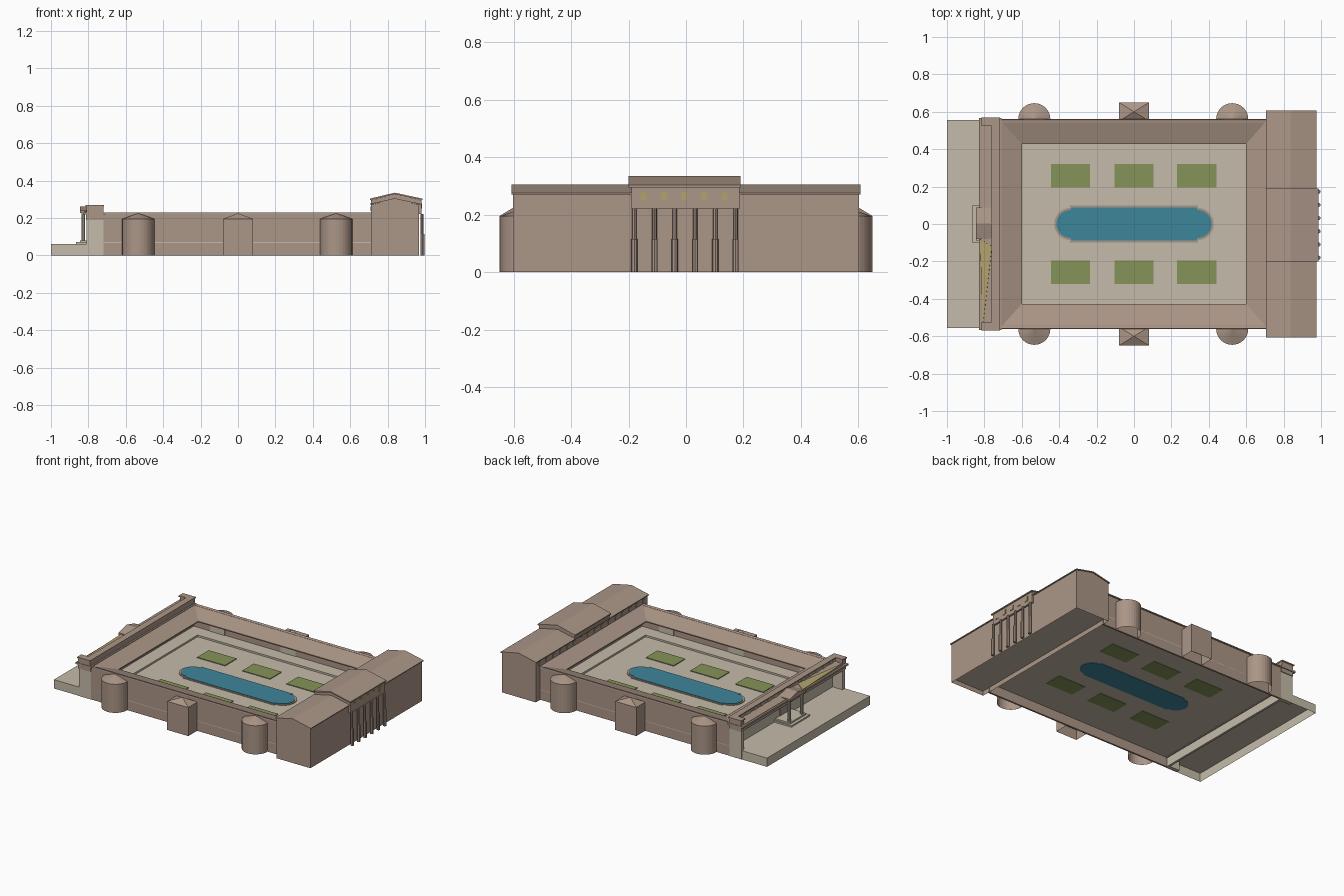
import bpy, math

if "Cube" in bpy.data.objects:
    bpy.data.objects.remove(bpy.data.objects["Cube"], do_unlink=True)


def material(name, r, g, b):
    m = bpy.data.materials.new(name)
    m.use_nodes = True
    m.diffuse_color = (r, g, b, 1)
    m.node_tree.nodes["Principled BSDF"].inputs["Base Color"].default_value = (r, g, b, 1)
    return m


STONE = material("brown stone", 0.41, 0.305, 0.242)
PAVING = material("cream paving", 0.56, 0.50, 0.40)
WATER = material("pool blue", 0.048, 0.24, 0.33)
GRASS = material("lawn green", 0.235, 0.296, 0.095)
OCHRE = material("ochre", 0.44, 0.36, 0.15)

FLOOR = 0.07      # courtyard level
WALL = 0.23       # outer wall height
WX0, WX1, WY = -0.72, 0.715, 0.555


def mesh(name, verts, faces, mat, thick=0):
    me = bpy.data.meshes.new(name)
    me.from_pydata(verts, [], faces)
    me.materials.append(mat)
    ob = bpy.data.objects.new(name, me)
    bpy.context.collection.objects.link(ob)
    if thick:
        mod = ob.modifiers.new("thickness", 'SOLIDIFY')
        mod.thickness = thick
    return ob


def prism(name, outline, z0, z1, mat, bottom=True):
    """Upright prism over a counter-clockwise xy outline."""
    n = len(outline)
    verts = [(x, y, z) for z in (z0, z1) for x, y in outline]
    faces = [(i, (i + 1) % n, n + (i + 1) % n, n + i) for i in range(n)]
    faces.append(tuple(range(n, 2 * n)))
    if bottom:
        faces.append(tuple(reversed(range(n))))
    return mesh(name, verts, faces, mat)


def box(name, x0, x1, y0, y1, z0, z1, mat, bottom=True):
    return prism(name, [(x0, y0), (x1, y0), (x1, y1), (x0, y1)], z0, z1, mat, bottom)


def extrude_y(name, profile, y0, y1, mat, skip=()):
    """Extrude a clockwise-from-front xz profile along y."""
    n = len(profile)
    verts = [(x, y, z) for y in (y0, y1) for x, z in profile]
    faces = [(i, n + i, n + (i + 1) % n, (i + 1) % n) for i in range(n) if i not in skip]
    faces += [tuple(reversed(range(n))), tuple(range(n, 2 * n))]
    return mesh(name, verts, faces, mat)


def bay(name, outline, centre, mat):
    """Hollow wall bay with a pointed roof and an inner floor."""
    n = len(outline)
    verts = [(x, y, z) for z in (0, 0.195, FLOOR) for x, y in outline]
    verts.append((centre[0], centre[1], 0.225))
    ring = [(i, (i + 1) % n) for i in range(n)]
    faces = [(a, b, n + b, n + a) for a, b in ring]
    faces += [(n + a, n + b, 3 * n) for a, b in ring]
    faces.append(tuple(range(2 * n, 3 * n)))
    ob = mesh(name, verts, faces, mat)
    ob.data.materials.append(PAVING)
    ob.data.polygons[-1].material_index = 1
    return ob


def column(name, x, y, z0, z1, r, mat):
    pts = [(x + r * math.cos(k * math.pi / 4), y + r * math.sin(k * math.pi / 4)) for k in range(8)]
    return prism(name, pts, z0, z1, mat)


# Courtyard paving and raised gallery walk
box("courtyard_floor", WX0, WX1, -WY, WY, FLOOR - 0.005, FLOOR, PAVING)
for s, side in ((-1, "right"), (1, "left")):
    ys = sorted((s * 0.45, s * (WY - 0.01)))
    box(f"gallery_walk_{side}", WX0, WX1, *ys, FLOOR, FLOOR + 0.012, PAVING)
box("gallery_walk_gate", WX0, -0.62, -0.45, 0.45, FLOOR, FLOOR + 0.012, PAVING)
box("gallery_walk_hall", 0.62, WX1, -0.45, 0.45, FLOOR, FLOOR + 0.012, PAVING)


# Pool with rounded ends and a stone rim
def pool_outline(grow):
    hx, hy, r = 0.335 + grow, 0.088 + grow, 0.075 + grow
    arc = [math.radians(a) for a in range(-90, 91, 12)]
    right = [(hx, -hy)] + [(0.335 + r * math.cos(a) + 0.005, r * math.sin(a)) for a in arc] + [(hx, hy)]
    return right + [(-x, -y) for x, y in right]


prism("pool_rim", pool_outline(0.011), FLOOR, FLOOR + 0.004, STONE)
prism("pool_water", pool_outline(0), FLOOR - 0.008, FLOOR + 0.007, WATER)

# Lawns
for x in (-0.34, 0, 0.335):
    for y in (-0.258, 0.258):
        box("lawn", x - 0.105, x + 0.105, y - 0.062, y + 0.062, FLOOR - 0.008, FLOOR + 0.005, GRASS)

# Long outer walls, each with two round bays and a square one
for s, side in ((-1, "right"), (1, "left")):
    ys = sorted((s * WY, s * (WY - 0.012)))
    box(f"outer_wall_{side}", WX0, WX1, *ys, 0, WALL - 0.004, STONE)
    for x in (-0.533, 0.525):
        arc = [math.pi * k / 16 for k in range(17)]
        pts = [(x + 0.086 * math.cos(a), s * (0.56 + 0.086 * math.sin(a))) for a in arc]
        pts = [(x + 0.086, s * 0.545)] + pts + [(x - 0.086, s * 0.545)]
        bay(f"round_bay_{side}", pts[::s], (x, s * 0.56), STONE)
    pts = [(0.08, s * 0.55), (0.08, s * 0.65), (-0.08, s * 0.65), (-0.08, s * 0.55)]
    bay(f"square_bay_{side}", pts[::s], (0, s * 0.6), STONE)
    # Pale doorways leading into the bays
    for x in (-0.533, 0, 0.525):
        ys = sorted((s * (WY - 0.012), s * (WY - 0.016)))
        box(f"bay_doorway_{side}", x - 0.055, x + 0.055, *ys, FLOOR, 0.165, PAVING)

# Gallery roof sloping in to the courtyard, mitred at the corners
outer = [(WX0, -0.56), (WX1, -0.56), (WX1, 0.56), (WX0, 0.56)]
inner = [(-0.6, -0.428), (0.6, -0.428), (0.6, 0.428), (-0.6, 0.428)]
mesh("gallery_roof", [(x, y, WALL) for x, y in outer] + [(x, y, 0.19) for x, y in inner],
     [(i, (i + 1) % 4, 4 + (i + 1) % 4, 4 + i) for i in range(4)], STONE, 0.008)

# Great hall: open-bottomed body, floor and overhanging gable roof
extrude_y("hall_body", [(0.712, 0), (0.712, 0.27), (0.838, 0.3), (0.968, 0.27), (0.968, 0)],
          -0.602, 0.602, STONE, skip=(4,))
box("hall_floor", 0.715, 0.965, -0.6, 0.6, 0.03, 0.035, PAVING)
extrude_y("hall_roof", [(0.705, 0.27), (0.705, 0.276), (0.838, 0.305), (0.975, 0.276),
                        (0.975, 0.27), (0.838, 0.298)], -0.608, 0.608, STONE)

# Raised central pavilion with portico
extrude_y("pavilion_body", [(0.711, 0.22), (0.711, 0.295), (0.84, 0.328), (0.98, 0.295), (0.98, 0.22)],
          -0.19, 0.186, STONE)
extrude_y("pavilion_roof", [(0.705, 0.295), (0.705, 0.303), (0.838, 0.335), (0.987, 0.303),
                            (0.987, 0.295), (0.838, 0.327)], -0.2, 0.19, STONE)
for k in range(6):
    y = -0.18 + 0.0705 * k
    column("portico_column_lower", 0.987, y, 0, 0.115, 0.011, STONE)
    column("portico_column_upper", 0.984, y, 0.115, 0.222, 0.008, STONE)
for k in range(5):
    y = -0.148 + 0.0705 * k
    box("portico_window_frame", 0.98, 0.982, y - 0.014, y + 0.014, 0.247, 0.28, STONE)
    box("portico_window", 0.98, 0.9835, y - 0.011, y + 0.011, 0.25, 0.277, OCHRE)

# Clerestory windows on the courtyard face of the hall
for k in range(16):
    y = -0.56 + k * 1.12 / 15
    box("clerestory_window", 0.708, 0.712, y - 0.012, y + 0.012, 0.238, 0.262, STONE)

# Entrance terrace, open underneath
box("terrace", -1, WX0, -WY, WY, 0, 0.06, PAVING, bottom=False)

# Gate range: back wall, end piers, entablature
box("gate_back_wall", -0.735, WX0, -WY, WY, 0, 0.2, PAVING)
box("gate_inner_face", WX0, WX0 + 0.006, -WY, WY, 0.06, WALL, STONE)
for s, side in ((-1, "right"), (1, "left")):
    box(f"gate_end_pier_{side}", -0.81, WX0, *sorted((s * 0.53, s * 0.557)), 0.0, 0.195, PAVING)
    box(f"gate_end_block_{side}", -0.81, WX0, *sorted((s * 0.53, s * 0.565)), WALL, 0.262, STONE)
    box(f"gate_end_cap_{side}", -0.815, WX0 + 0.003, *sorted((s * 0.525, s * 0.57)), 0.262, 0.27, STONE)
box("gate_entablature", -0.812, WX0, -0.562, 0.562, 0.19, 0.218, STONE)
box("gate_cornice", -0.84, WX0, -0.568, 0.568, 0.218, WALL, STONE).scale.x = 0.985
box("gate_parapet", -0.757, WX0, -0.53, 0.53, WALL, 0.265, STONE)
box("gate_parapet_cap", -0.762, WX0 + 0.003, -0.53, 0.53, 0.265, 0.27, STONE)
for k in range(14):
    y = -0.48 + k * 0.96 / 13
    box("parapet_window", -0.76, -0.757, y - 0.014, y + 0.014, 0.24, 0.26, PAVING)

# Lean-to roof, with its ochre tapering panel on one side
extrude_y("gate_lean_to", [(-0.815, WALL), (-0.815, 0.233), (-0.757, 0.243), (-0.757, WALL)],
          -0.53, 0.53, STONE)
mesh("ochre_panel", [(-0.825, -0.08, 0.238), (-0.808, -0.54, 0.239), (-0.76, -0.12, 0.249)],
     [(0, 1, 2)], OCHRE, 0.004)

# Central porch of the gate with posts, gable and steps
for y in (-0.065, 0.07):
    column("porch_post", -0.828, y, 0.06, 0.225, 0.01, PAVING)
porch = [(-0.08, 0.225), (0.088, 0.225), (0.088, 0.24), (0.004, 0.262), (-0.08, 0.24)]
mesh("porch_gable", [(x, y, z) for x in (-0.845, -0.757) for y, z in porch],
     [(i, 5 + i, 5 + (i + 1) % 5, (i + 1) % 5) for i in range(5)]
     + [tuple(reversed(range(5))), tuple(range(5, 10))], STONE)
for k in range(2):
    box("porch_step", -0.865 + 0.02 * k, -0.735, -0.1 + 0.012 * k, 0.1 - 0.012 * k,
        0.06, 0.07 + 0.01 * k, PAVING)
box("porch_door", -0.738, -0.735, -0.04, 0.04, 0.08, 0.18, STONE)
